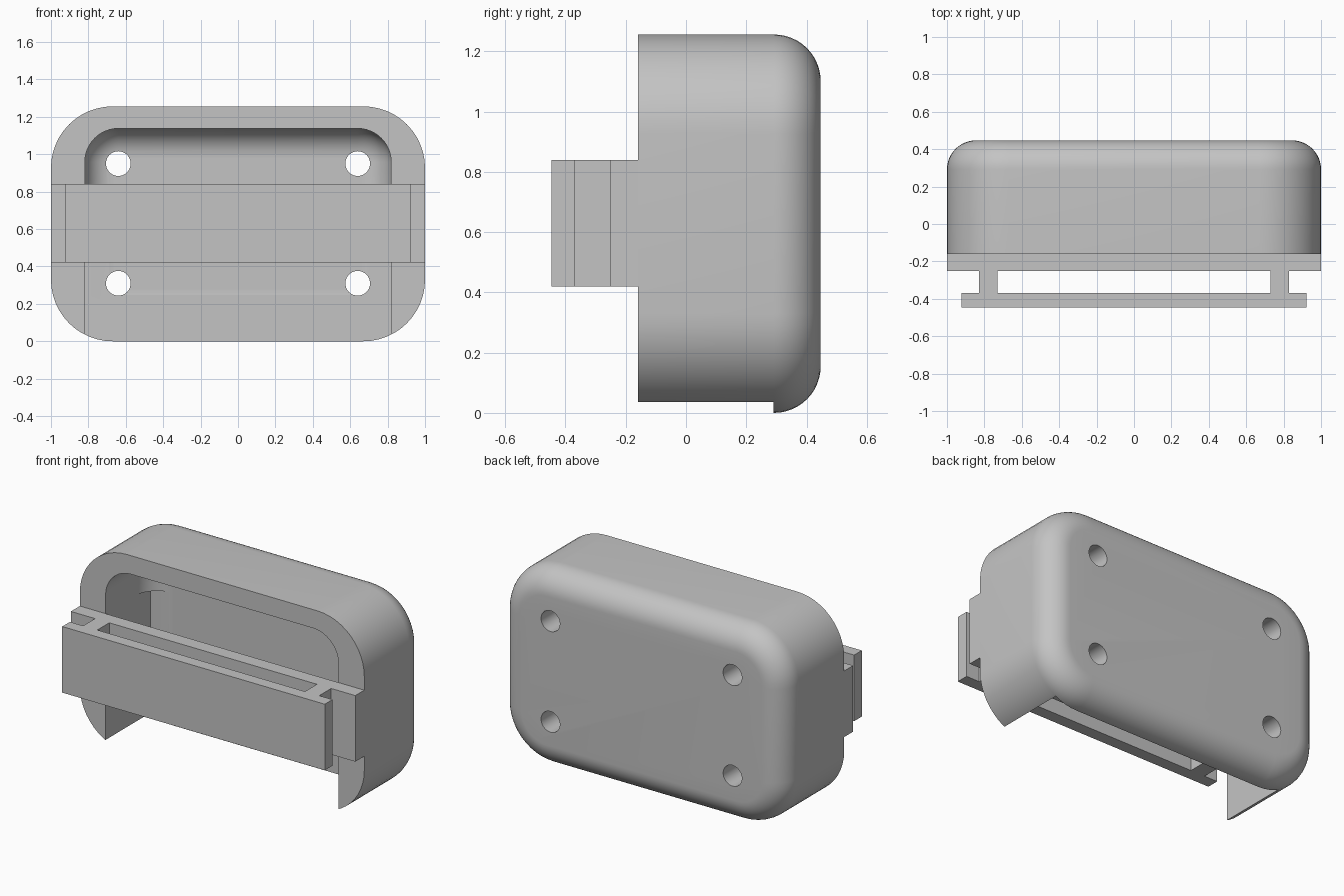
import bpy, bmesh, math

cube = bpy.data.objects.get("Cube")
if cube:
    bpy.data.objects.remove(cube, do_unlink=True)

GREY = 0.55
mat = bpy.data.materials.new("plain grey")
mat.use_nodes = True
mat.diffuse_color = (GREY, GREY, GREY, 1)
mat.node_tree.nodes["Principled BSDF"].inputs["Base Color"].default_value = (GREY, GREY, GREY, 1)

MID_Z = 0.628
FRONT, FLOOR, BACK = -0.16, 0.29, 0.447
BAR_LOW, BAR_HIGH = 0.42, 0.84


def finish(name, bm):
    bmesh.ops.recalc_face_normals(bm, faces=bm.faces)
    mesh = bpy.data.meshes.new(name)
    bm.to_mesh(mesh)
    bm.free()
    mesh.materials.append(mat)
    ob = bpy.data.objects.new(name, mesh)
    bpy.context.collection.objects.link(ob)
    return ob


def box(name, low, high):
    bm = bmesh.new()
    bmesh.ops.create_cube(bm, size=1)
    for v in bm.verts:
        for i in range(3):
            v.co[i] = low[i] if v.co[i] < 0 else high[i]
    return finish(name, bm)


def rounded_block(name, half_x, half_z, corner, y0, y1, fillet, steps=12):
    """Rounded rectangle along y, with a fillet around its back edge."""
    rings = [(y0, 0)]
    for i in range(steps + 1):
        a = math.pi / 2 * i / steps
        rings.append((y1 - fillet + fillet * math.sin(a), fillet * (1 - math.cos(a))))
    bm = bmesh.new()
    loops = []
    for y, inset in rings:
        loop = []
        for k, (sx, sz) in enumerate([(1, 1), (-1, 1), (-1, -1), (1, -1)]):
            for j in range(steps + 1):
                a = math.pi / 2 * (k + j / steps)
                r = corner - inset
                loop.append(bm.verts.new((sx * (half_x - corner) + r * math.cos(a), y,
                                          MID_Z + sz * (half_z - corner) + r * math.sin(a))))
        loops.append(loop)
    for a, b in zip(loops, loops[1:]):
        for i in range(len(a)):
            j = (i + 1) % len(a)
            bm.faces.new((a[i], a[j], b[j], b[i]))
    bm.faces.new(loops[0])
    bm.faces.new(loops[-1])
    return finish(name, bm)


def cut(target, cutter):
    mod = target.modifiers.new("cut", "BOOLEAN")
    mod.operation = "DIFFERENCE"
    mod.solver = "EXACT"
    mod.object = cutter
    bpy.context.view_layer.objects.active = target
    bpy.ops.object.modifier_apply(modifier=mod.name)
    bpy.data.objects.remove(cutter, do_unlink=True)


# Hollow housing, rounded at the back
housing = rounded_block("housing", 1, MID_Z, 0.33, FRONT, BACK, 0.155)
cut(housing, rounded_block("cavity", 0.819, 0.51, 0.18, FRONT - 0.1, FLOOR + 0.002, 0.155))

# Sharp-cornered opening through the bottom wall
cut(housing, box("bottom_opening", (-0.82, FRONT - 0.1, -0.1), (0.82, FLOOR, BAR_HIGH)))

# Four screw holes
for x in (-0.64, 0.64):
    for z in (0.31, 0.95):
        bm = bmesh.new()
        bmesh.ops.create_cone(bm, cap_ends=True, segments=40, radius1=0.066, radius2=0.066, depth=0.6)
        for v in bm.verts:
            v.co = (x + v.co.x, BACK - v.co.z, z + v.co.y)
        cut(housing, finish("screw_hole", bm))

bpy.ops.object.select_all(action="DESELECT")
housing.select_set(True)
bpy.context.view_layer.objects.active = housing
bpy.ops.object.shade_smooth_by_angle(angle=math.radians(30))

# Mounting rail: cross bar, two posts and a front plate
box("cross_bar", (-1, -0.25, BAR_LOW), (1, FRONT, BAR_HIGH))
box("front_plate", (-0.923, -0.447, BAR_LOW), (0.923, -0.37, BAR_HIGH))
for side, x in (("right", -0.78), ("left", 0.78)):
    box(side + "_post", (x - 0.05, -0.37, BAR_LOW), (x + 0.05, -0.25, BAR_HIGH))
